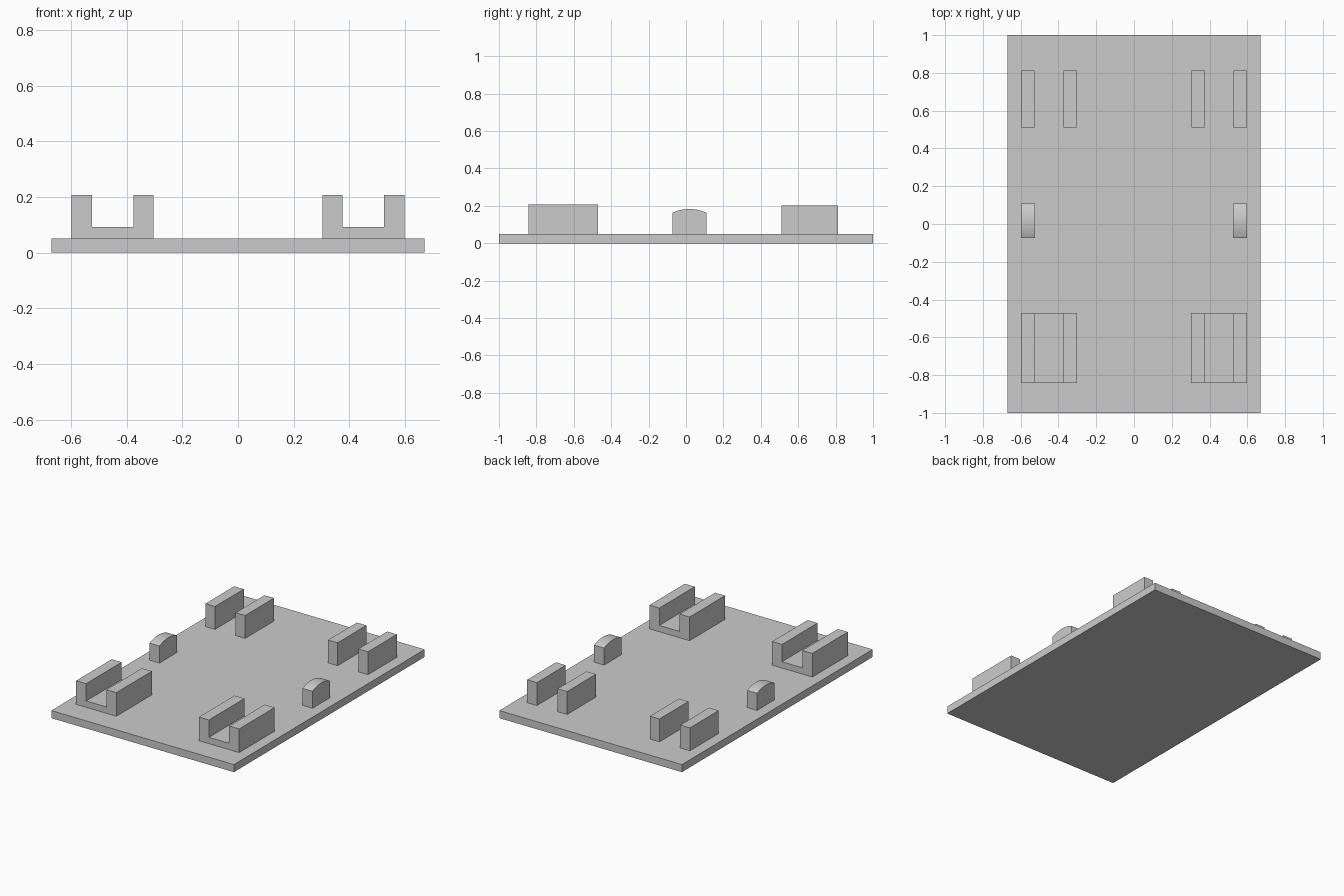
import bpy, bmesh, math

if "Cube" in bpy.data.objects:
    bpy.data.objects.remove(bpy.data.objects["Cube"])


def extrude(name, points, direction, mirror=True):
    """Extrude a closed 3D profile; optionally mirror it across x = 0."""
    bm = bmesh.new()
    face = bm.faces.new([bm.verts.new(p) for p in points])
    result = bmesh.ops.extrude_face_region(bm, geom=[face])
    moved = [v for v in result["geom"] if isinstance(v, bmesh.types.BMVert)]
    bmesh.ops.translate(bm, verts=moved, vec=direction)
    bmesh.ops.recalc_face_normals(bm, faces=bm.faces)
    mesh = bpy.data.meshes.new(name)
    bm.to_mesh(mesh)
    bm.free()
    obj = bpy.data.objects.new(name, mesh)
    bpy.context.collection.objects.link(obj)
    if mirror:
        obj.modifiers.new("Mirror", "MIRROR")
    return obj


def box(name, x0, x1, y0, y1, z0, z1, mirror=True):
    corners = [(x0, y0, z0), (x1, y0, z0), (x1, y0, z1), (x0, y0, z1)]
    return extrude(name, corners, (0, y1 - y0, 0), mirror)


BASE_TOP = 0.05

# Base plate
box("base_plate", -0.67, 0.67, -1, 1, 0, BASE_TOP, mirror=False)

# Front U-shaped channels
channel = [(0.303, BASE_TOP), (0.598, BASE_TOP), (0.598, 0.207), (0.525, 0.207),
           (0.525, 0.092), (0.376, 0.092), (0.376, 0.207), (0.303, 0.207)]
extrude("front_channel", [(x, -0.842, z) for x, z in channel], (0, 0.372, 0))

# Rear rail pairs
box("rear_inner_rail", 0.304, 0.374, 0.51, 0.812, BASE_TOP, 0.202)
box("rear_outer_rail", 0.526, 0.597, 0.51, 0.812, BASE_TOP, 0.202)

# Middle stops with a shallow arched top
half, rise, mid_y, shoulder = 0.091, 0.02, 0.018, 0.163
radius = (half ** 2 + rise ** 2) / (2 * rise)
sweep = math.asin(half / radius)
arch = [(mid_y - half, BASE_TOP), (mid_y + half, BASE_TOP)]
for i in range(13):
    a = sweep * (1 - i / 6)
    arch.append((mid_y + radius * math.sin(a),
                 shoulder + rise - radius * (1 - math.cos(a))))
stop = extrude("middle_stop", [(0.525, y, z) for y, z in arch], (0.073, 0, 0))
bpy.context.view_layer.objects.active = stop
stop.select_set(True)
bpy.ops.object.shade_smooth_by_angle(angle=math.radians(25))
